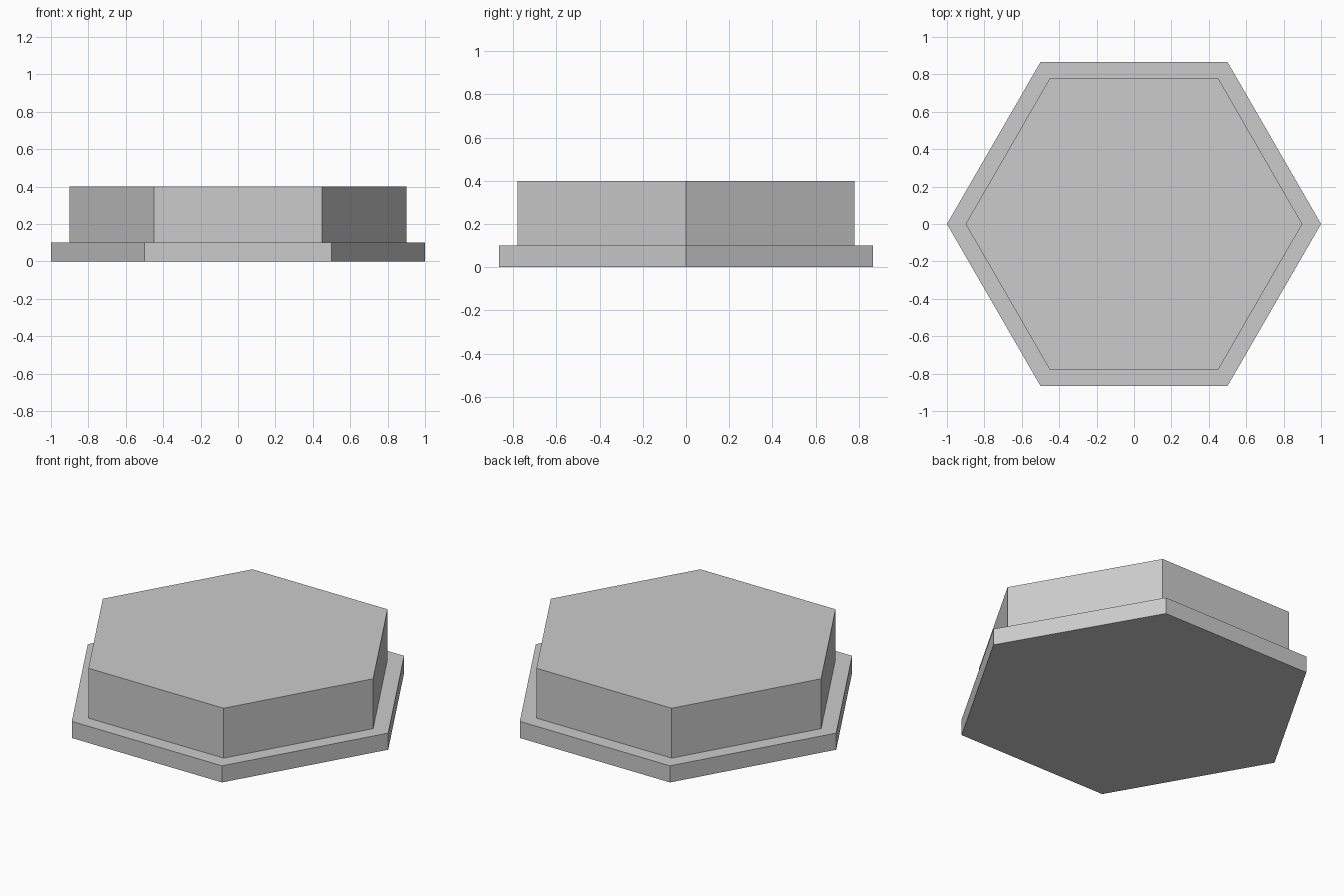
import bpy
import math

default_cube = bpy.data.objects.get("Cube")
if default_cube:
    bpy.data.objects.remove(default_cube, do_unlink=True)

# Single grey material
GREY = (0.6, 0.6, 0.6, 1.0)
grey = bpy.data.materials.new("plain grey")
grey.use_nodes = True
grey.diffuse_color = GREY
grey.node_tree.nodes["Principled BSDF"].inputs["Base Color"].default_value = GREY


def hex_prism(name, radius, bottom, top):
    """Flat-shaded hexagonal prism with corners on the x axis."""
    bpy.ops.mesh.primitive_cylinder_add(
        vertices=6, radius=radius, depth=top - bottom,
        location=(0, 0, (bottom + top) / 2), rotation=(0, 0, math.pi / 2))
    prism = bpy.context.object
    prism.name = prism.data.name = name
    bpy.ops.object.transform_apply(location=False, rotation=True, scale=False)
    prism.data.materials.append(grey)
    return prism


# Wide thin flange at the bottom, narrower block on top
hex_prism("base_flange", 1.0, 0.0, 0.1)
hex_prism("upper_block", 0.9, 0.1, 0.4)
